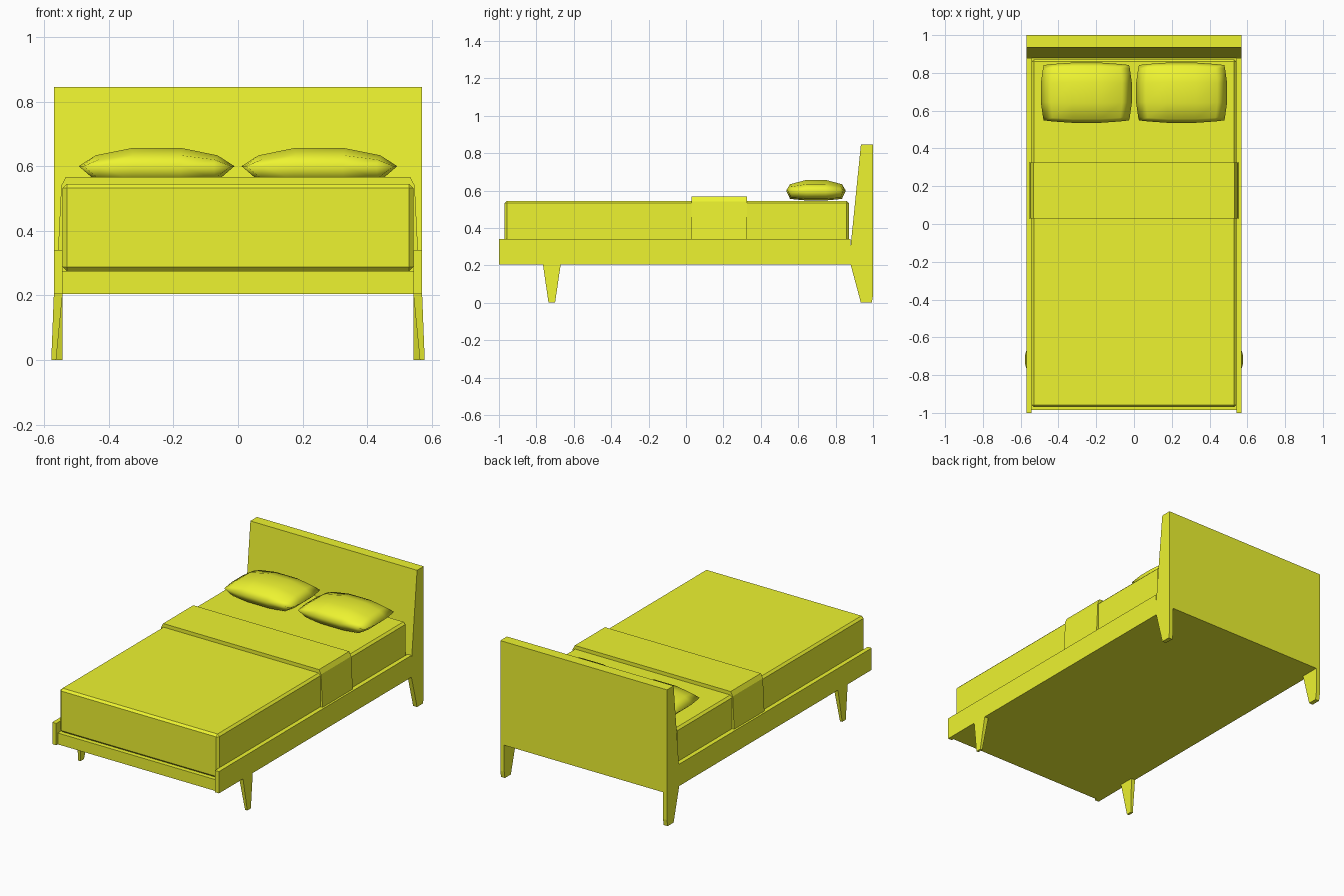
import bpy, bmesh

if "Cube" in bpy.data.objects:
    bpy.data.objects.remove(bpy.data.objects["Cube"])

mat = bpy.data.materials.new("yellow")
mat.diffuse_color = (0.85, 0.9, 0.03, 1)
mat.use_nodes = True
mat.node_tree.nodes["Principled BSDF"].inputs["Base Color"].default_value = mat.diffuse_color


def finish(name, bm):
    bmesh.ops.recalc_face_normals(bm, faces=bm.faces)
    me = bpy.data.meshes.new(name)
    bm.to_mesh(me)
    bm.free()
    ob = bpy.data.objects.new(name, me)
    bpy.context.collection.objects.link(ob)
    me.materials.append(mat)
    return ob


def loft(name, ring_a, ring_b):
    """Closed solid between two matching outlines."""
    bm = bmesh.new()
    a = [bm.verts.new(p) for p in ring_a]
    b = [bm.verts.new(p) for p in ring_b]
    bm.faces.new(a)
    bm.faces.new(b)
    for i in range(len(a)):
        j = (i + 1) % len(a)
        bm.faces.new((a[i], a[j], b[j], b[i]))
    return finish(name, bm)


def side_profile(name, pts, x0, x1):
    return loft(name, [(x0, y, z) for y, z in pts], [(x1, y, z) for y, z in pts])


def box(name, x, y0, y1, z0, z1):
    return side_profile(name, [(y0, z0), (y1, z0), (y1, z1), (y0, z1)], -x, x)


def rect(x0, x1, y0, y1, z):
    return [(x0, y0, z), (x1, y0, z), (x1, y1, z), (x0, y1, z)]


# Headboard with sloping front
side_profile("headboard", [(0.88, 0.205), (1, 0.205), (1, 0.845), (0.935, 0.845), (0.88, 0.30)], -0.57, 0.57)

# Base slab and mattress
box("base", 0.543, -0.985, 0.88, 0.205, 0.275)
mattress = box("mattress", 0.543, -0.97, 0.872, 0.275, 0.545)
bev = mattress.modifiers.new("edge", 'BEVEL')
bev.width = 0.013
bev.segments = 1

# Rails and legs on both sides
for s, side in ((-1, "left"), (1, "right")):
    side_profile(side + "_rail", [(-1, 0.205), (0.88, 0.205), (0.88, 0.34), (-1, 0.34)], s * 0.543, s * 0.57)
    side_profile(side + "_back_leg", [(0.88, 0.205), (0.935, 0), (0.993, 0), (1, 0.04), (1, 0.205)],
                 s * 0.543, s * 0.57)
    loft(side + "_front_leg",
         rect(s * 0.543, s * 0.57, -0.765, -0.67, 0.205),
         rect(s * 0.563, s * 0.578, -0.735, -0.70, 0))

# Folded throw draped over the mattress
half = [(0.557, 0.34), (0.547, 0.54), (0.533, 0.567)]
outline = half + [(-x, z) for x, z in reversed(half)]
loft("throw", [(x, 0.03, z) for x, z in outline], [(x, 0.325, z) for x, z in outline])


def mirrored(vals):
    return [-v for v in reversed(vals)] + vals


# Pillows: bulging grid, top and bottom joined at the rim
def pillow(name, cx, cy, cz):
    xs, ys = mirrored([0.078, 0.19, 0.243]), mirrored([0.055, 0.14, 0.161])
    top, low = [0, 0.6, 1, 1, 0.6, 0], [0, 0.85, 1, 1, 0.85, 0]
    bm = bmesh.new()
    for f, h in ((top, 0.056), (low, -0.053)):
        grid = [[bm.verts.new((cx + x * (1 - 0.07 * (y / 0.161) ** 2),
                               cy + y * (1 - 0.09 * (x / 0.243) ** 2),
                               cz + h * f[i] * f[j]))
                 for j, y in enumerate(ys)] for i, x in enumerate(xs)]
        for i in range(5):
            for j in range(5):
                bm.faces.new((grid[i][j], grid[i + 1][j], grid[i + 1][j + 1], grid[i][j + 1]))
    bmesh.ops.remove_doubles(bm, verts=bm.verts, dist=1e-5)
    ob = finish(name, bm)
    ob.data.shade_smooth()


pillow("left_pillow", -0.252, 0.695, 0.6)
pillow("right_pillow", 0.252, 0.695, 0.6)
